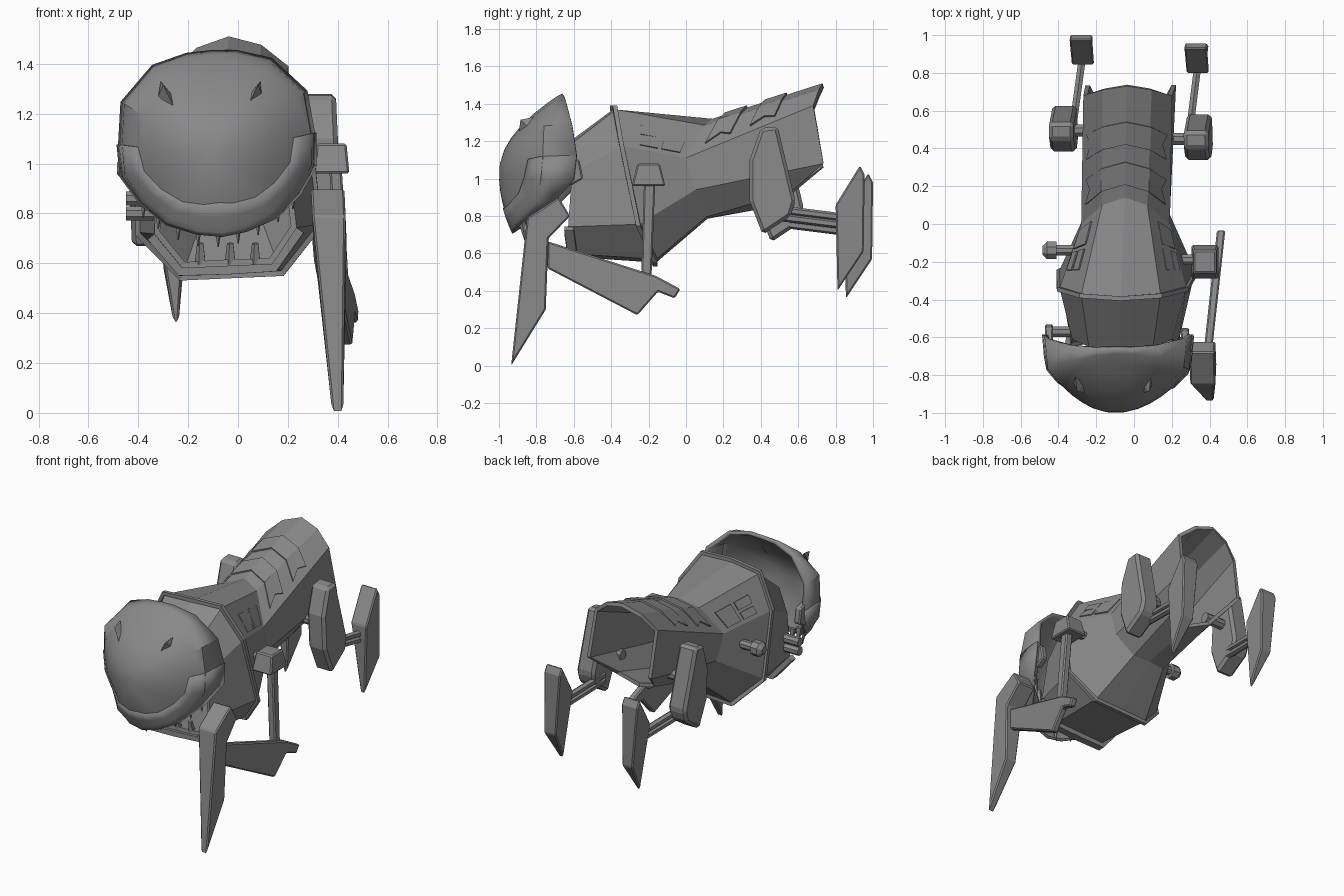
import bpy, bmesh, math
from mathutils import Vector

cube = bpy.data.objects.get("Cube")
if cube:
    bpy.data.objects.remove(cube)

GREY = (0.25, 0.25, 0.25, 1)
mat = bpy.data.materials.new("plain grey")
mat.use_nodes = True
mat.diffuse_color = GREY
mat.node_tree.nodes["Principled BSDF"].inputs["Base Color"].default_value = GREY


def build(name, verts, faces, solid=0, bevel=0, smooth=0, offset=-1):
    bm = bmesh.new()
    vs = [bm.verts.new(v) for v in verts]
    for f in faces:
        bm.faces.new([vs[i] for i in f])
    bmesh.ops.recalc_face_normals(bm, faces=bm.faces[:])
    me = bpy.data.meshes.new(name)
    bm.to_mesh(me)
    bm.free()
    me.materials.append(mat)
    ob = bpy.data.objects.new(name, me)
    bpy.context.collection.objects.link(ob)
    if solid:
        m = ob.modifiers.new("thickness", 'SOLIDIFY')
        m.thickness, m.offset = solid, offset
    if bevel:
        m = ob.modifiers.new("edge", 'BEVEL')
        m.width, m.segments = bevel, 1
    if smooth:
        bpy.ops.object.select_all(action='DESELECT')
        bpy.context.view_layer.objects.active = ob
        ob.select_set(True)
        bpy.ops.object.shade_smooth_by_angle(angle=math.radians(smooth))
    return ob


def grid(name, rows, closed=False, cap=False, **kw):
    n = len(rows[0])
    span = n if closed else n - 1
    faces = [(r * n + i, r * n + (i + 1) % n, (r + 1) * n + (i + 1) % n, (r + 1) * n + i)
             for r in range(len(rows) - 1) for i in range(span)]
    if cap:
        faces.append(tuple(range(n)))
    return build(name, [p for row in rows for p in row], faces, **kw)


def prism(name, outline, centre, half, bevel=0.008):
    """Side outline of (y, z) points, widened along x by two functions of y and z."""
    n = len(outline)
    verts = [(centre(y, z) + s * half(y, z), y, z) for s in (-1, 1) for y, z in outline]
    faces = [tuple(range(n)), tuple(range(n, 2 * n))]
    faces += [(i, (i + 1) % n, n + (i + 1) % n, n + i) for i in range(n)]
    return build(name, verts, faces, bevel=bevel)


def rod(name, a, b, r1, r2=None, sides=8):
    a, b = Vector(a), Vector(b)
    r2 = r1 if r2 is None else r2
    q = (b - a).to_track_quat('Z', 'Y')
    ring = lambda c, r: [c + q @ Vector((r * math.cos(t), r * math.sin(t), 0))
                         for t in (math.tau * (i + 0.5) / sides for i in range(sides))]
    faces = [tuple(range(sides)), tuple(range(sides, 2 * sides))]
    faces += [(i, (i + 1) % sides, sides + (i + 1) % sides, sides + i) for i in range(sides)]
    return build(name, ring(a, r1) + ring(b, r2), faces)


def lean(x, y, z, roll=.045):
    """Place a point of the body, which is turned and rolled a little."""
    return (.035 * y - .04 + x - roll * (z - 1), y, z + roll * x)


def full(half):
    return [lean(*p) for p in half] + [lean(-x, y, z) for x, y, z in half[-2:0:-1]]


# Body shell: four half sections, top centre round to bottom centre
tail = [(0, .73, 1.51), (.13, .71, 1.47), (.235, .68, 1.38), (.24, .735, 1.07), (.14, .56, .92), (0, .52, .86)]
waist = [(0, .14, 1.32), (.12, .10, 1.28), (.235, 0, 1.10), (.225, .05, .93), (.12, .11, .79), (0, .12, .79)]
collar = [(0, -.39, 1.37), (.21, -.375, 1.36), (.335, -.34, 1.16), (.36, -.25, .74), (.2, -.16, .56), (0, -.16, .56)]
jaw = [(0, -.66, 1.17), (.17, -.65, 1.15), (.265, -.61, 1.02), (.285, -.63, .73), (.18, -.61, .59), (0, -.61, .59)]
grid("body_shell", [full(s) for s in (tail, waist, collar, jaw)], closed=True, solid=0.025)

# Raised collar around the widest section, and lip around the jaw
ridge = [(x * 1.04, y - .005, .96 + (z - .96) * 1.05) for x, y, z in collar]
grid("collar_ridge", [full([(x, y + d, z) for x, y, z in ridge]) for d in (-.012, .012)],
     closed=True, solid=0.025)
lip = jaw[3:]
rim = lip + [(-x, y, z) for x, y, z in lip[-2::-1]]
grid("jaw_lip", [[lean(x, y + d, z) for x, y, z in rim] for d in (-.02, .03)], solid=0.035)


def mix(a, b, t):
    return Vector(a).lerp(Vector(b), t)


# Raised bands over the rear back
for k, t in enumerate((.22, .58)):
    rows = []
    for u in (t - .1, t, t + .1):
        half = [mix(w, e, u) for w, e in zip(waist[:3], tail[:3])]
        half[2] = mix(half[1], half[2], .55 if u == t else .75)
        rows.append([lean(s * p.x, p.y, p.z + .002)
                     for s, seq in ((-1, half[::-1]), (1, half[1:])) for p in seq])
    grid("back_band_%d" % (k + 1), rows, solid=0.01, offset=1)

# Raised panels on the shoulders
for s, side in ((1, "left"), (-1, "right")):
    for k, (u0, u1, v0, v1) in enumerate(((.12, .4, .35, .9), (.46, .72, .35, .6), (.46, .72, .68, .9))):
        rows = []
        for u in (u0, u1):
            a, b = mix(waist[1], collar[1], u), mix(waist[2], collar[2], u)
            rows.append([lean(s * (p.x + .004), p.y, p.z + .004) for p in (mix(a, b, v0), mix(a, b, v1))])
        grid("%s_shoulder_panel_%d" % (side, k + 1), rows, solid=0.008, offset=0)

# Head: domed mask fanned from the nose to an angular rim, rolled with the body
rim_half = [(0, -.66, 1.455), (.1, -.66, 1.45), (.24, -.645, 1.41), (.375, -.61, 1.27), (.395, -.585, 1.10),
            (.39, -.60, .97), (.32, -.70, .86), (.22, -.85, .77), (.1, -.91, .725), (0, -.925, .71)]
rim_all = rim_half + [(-x, y, z) for x, y, z in rim_half[-2:0:-1]]
ROLL = .06
rim_pts = [(x - .085 - ROLL * (z - 1.08), y, z + ROLL * x) for x, y, z in rim_all]
nose = Vector((-.1, -1, 1.03))


def mask(p, t, grow=0.0):
    """Point on the dome; the flanks stay full until the turned-back rim."""
    q = nose.lerp(Vector(p), t)
    flank = ((p[0] + .09) / .395) ** 2
    turn = max(0, (t - .96) / .04)
    q.y = nose.y + (p[1] - nose.y) * t * t * (1 - .38 * flank * (1 - turn))
    return q + (q - Vector((-.09, -.6, 1.08))).normalized() * grow


grid("head_mask", [[mask(p, t) for p in rim_pts] for t in (.12, .3, .45, .6, .75, .88, .96, 1)],
     closed=True, cap=True, solid=0.025, smooth=35)
lower = rim_pts[4:15]
grid("upper_lip", [[mask(p, t + (1 - t) * .5 * abs(i - 5) / 5, .006) for i, p in enumerate(lower)]
                   for t in (.58, .75, .88, .95, 1)], solid=0.014, smooth=30)

# Head rim tabs
for side, x, y0 in (("right", -.45, .02), ("left", .27, 0)):
    prism(side + "_head_tab", [(y0 - .65, 1.12), (y0 - .57, 1.10), (y0 - .55, 1.0), (y0 - .62, .96)],
          lambda y, z: x, lambda y, z: .022)

# Eyes: narrow slanted spikes
for s, side in ((1, "left"), (-1, "right")):
    c = -.11
    base = [(c + s * .135, -.90, 1.20), (c + s * .21, -.84, 1.27), (c + s * .20, -.81, 1.33), (c + s * .15, -.85, 1.27)]
    build(side + "_eye", base + [(c + s * .19, -.885, 1.315)],
          [(0, 1, 4), (1, 2, 4), (2, 3, 4), (3, 0, 4), (0, 1, 2, 3)])

# Teeth: hanging along the mask rim, standing along the jaw
for a in (-.3, -.24, -.16, -.08, .0, .08, .16, .24, .3):
    y = -.88 + abs(a) * .55
    z = .755 + a * a * 1.5 + a * ROLL
    rod("upper_tooth", (a - .08, y, z + .03), (a - .08, y + .02, z - .09), .022, .003, 5)
for a in (-.1, .02, .12):
    rod("lower_tooth", (a - .05, -.59, .60), (a - .05, -.61, .68), .024, .014, 5)

# Left front leg: bracket, upright, forearm and blade
rod("left_shoulder_pin", (.2, -.19, 1.0), (.34, -.19, 1.02), .03)
prism("left_shoulder_bracket", [(-.26, 1.08), (-.14, 1.08), (-.11, .96), (-.29, .96)],
      lambda y, z: .375, lambda y, z: .06 + (1.08 - z) * .1)
prism("left_front_upright", [(-.225, .97), (-.165, .97), (-.185, .46), (-.24, .46)],
      lambda y, z: .39 + (1 - z) * .06, lambda y, z: .025)
prism("left_forearm", [(-.74, .665), (-.16, .48), (-.03, .41), (-.06, .36), (-.15, .395), (-.26, .27), (-.74, .52)],
      lambda y, z: .465 + y * .11, lambda y, z: .022)
prism("left_front_blade", [(-.85, .79), (-.68, .90), (-.62, .80), (-.735, .68), (-.75, .30), (-.935, 0)],
      lambda y, z: .40 - z * .045, lambda y, z: .022 + .045 * min(z, .7) / .7)

# Right shoulder stub and neck bolts
rod("right_shoulder_pin", (-.25, -.14, .98), (-.42, -.14, .98), .03)
rod("right_shoulder_knob", (-.41, -.14, .98), (-.46, -.14, .98), .05)
rod("right_shoulder_cap", (-.46, -.14, .98), (-.485, -.14, .98), .05, .025)
for z in (.80, .86):
    rod("right_neck_bolt", (-.26, -.57, z), (-.45, -.57, z), .03)

# Rear legs: thigh plate, hip pin, twin shin rods and tapering foot
thigh = [(.40, 1.27), (.49, 1.28), (.585, .88), (.56, .80), (.41, .70), (.34, .88), (.34, 1.10)]
foot = [(.80, .86), (.93, 1.07), (.955, 1.02), (.95, .61), (.81, .40)]
for side, x, xf, dy, dz in (("left", .34, .34, 0, 0), ("right", -.375, -.27, .045, -.04)):
    inward = -math.copysign(1, x)
    prism(side + "_thigh", [(y + dy, z + dz) for y, z in thigh],
          lambda y, z: x + (1 - z) * .045, lambda y, z: .065, .018)
    rod(side + "_hip_pin", (x * .45, .45 + dy, 1.0), (x, .45 + dy, 1.0), .035)
    for d in (0, .04):
        rod(side + "_shin_rod", (x + inward * .05, .46 + dy, .80 + d + dz),
            (xf, .86 + dy, .75 + d + dz), .022, sides=6)
    prism(side + "_foot", [(y + dy, z + dz) for y, z in foot],
          lambda y, z: xf + (.8 - z) * .05,
          lambda y, z: .01 + .05 * max(0, min(z - .36, .35)) / .35)
